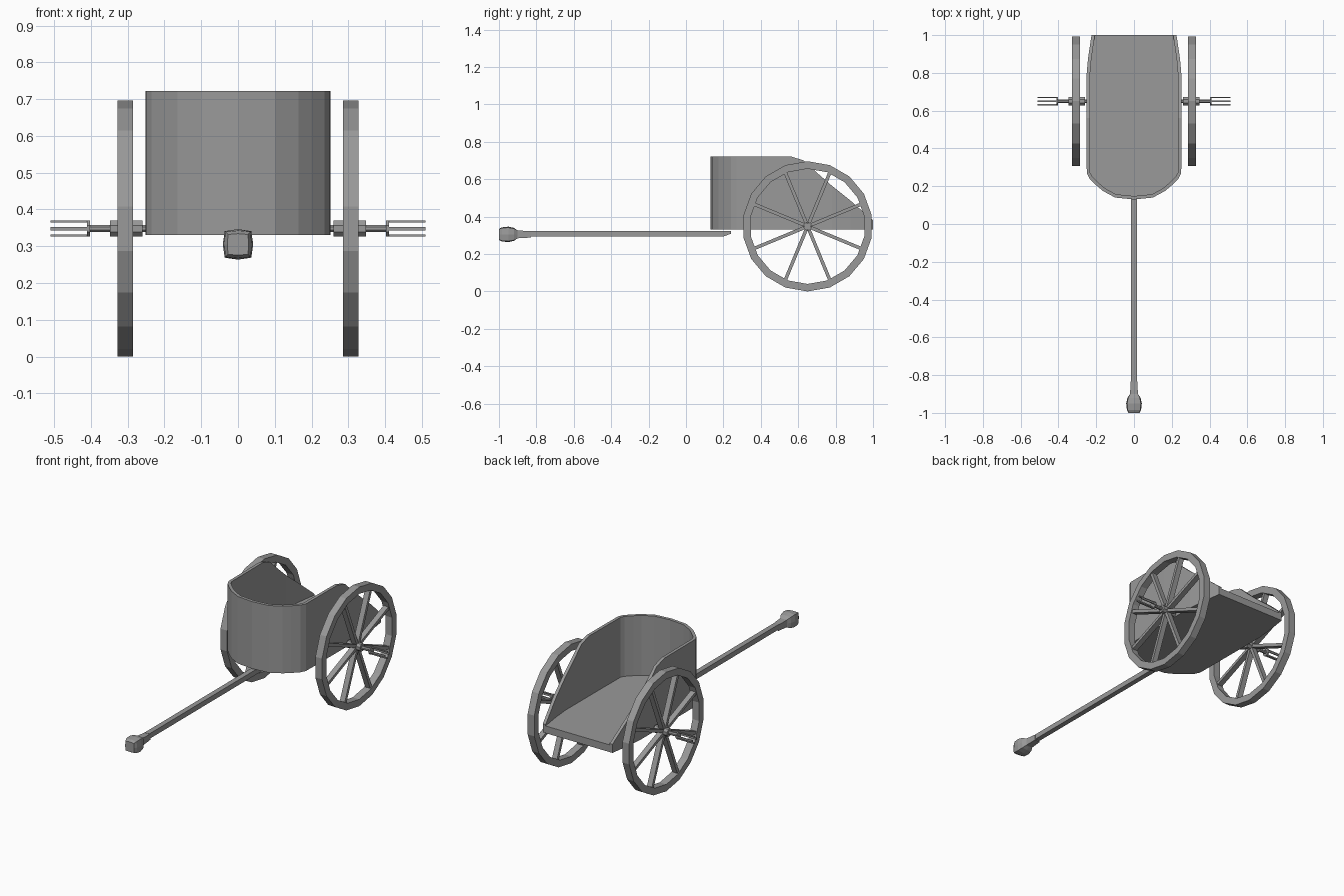
import bpy, bmesh, math
from mathutils import Vector, Matrix

if "Cube" in bpy.data.objects:
    bpy.data.objects.remove(bpy.data.objects["Cube"])

grey = bpy.data.materials.new("grey")
grey.diffuse_color = (0.32, 0.32, 0.32, 1)
grey.use_nodes = True
grey.node_tree.nodes["Principled BSDF"].inputs["Base Color"].default_value = grey.diffuse_color


def finish(name, bm):
    bmesh.ops.recalc_face_normals(bm, faces=bm.faces)
    me = bpy.data.meshes.new(name)
    bm.to_mesh(me)
    bm.free()
    me.materials.append(grey)
    ob = bpy.data.objects.new(name, me)
    bpy.context.collection.objects.link(ob)
    return ob


def loft(name, rings, closed=False, caps=True):
    """Skin a list of equal-length point rings."""
    bm = bmesh.new()
    vs = [[bm.verts.new(p) for p in r] for r in rings]
    n = len(vs[0])
    pairs = list(zip(vs, vs[1:])) + ([(vs[-1], vs[0])] if closed else [])
    for a, b in pairs:
        for i in range(n):
            j = (i + 1) % n
            bm.faces.new((a[i], a[j], b[j], b[i]))
    if caps and not closed:
        bm.faces.new(vs[0])
        bm.faces.new(vs[-1])
    return finish(name, bm)


def box(bm, size, mat):
    bmesh.ops.create_cube(bm, size=1, matrix=mat @ Matrix.Diagonal((*size, 1)))


# ---- body: wall outline of the right half, front centre to back ----
half = [(0.10, 0.14), (0.165, 0.175), (0.20, 0.205), (0.235, 0.24), (0.25, 0.27),
        (0.252, 0.56), (0.252, 0.63), (0.252, 0.70), (0.252, 0.78), (0.243, 0.88), (0.225, 1.0)]
tops = [0.722] * 6 + [0.70, 0.635, 0.565, 0.485, 0.38]
outline = [(-x, y) for x, y in reversed(half)] + [(0, 0.13)] + half
heights = tops[::-1] + [0.722] + tops
BOTTOM, FLOOR, THICK = 0.33, 0.372, 0.018

inner = []
for i, (x, y) in enumerate(outline):
    a = Vector(outline[max(i - 1, 0)])
    b = Vector(outline[min(i + 1, len(outline) - 1)])
    t = (b - a).normalized()
    end = i in (0, len(outline) - 1)
    inner.append((x - t.y * THICK, y if end else y + t.x * THICK))

loft("body_wall", [[(*o, BOTTOM), (*o, h), (*n, h), (*n, BOTTOM)]
                   for o, n, h in zip(outline, inner, heights)])
loft("floor", [[(x, y, z) for x, y in inner] for z in (BOTTOM, FLOOR)])

# ---- draught pole with chamfered rear end ----
loft("pole", [[(-0.015, y, lo), (0.015, y, lo), (0.015, y, 0.324), (-0.015, y, 0.324)]
              for y, lo in ((-0.84, 0.294), (0.20, 0.294), (0.24, 0.308))])


# ---- pole head: bulging square knob and flared neck ----
def square_ring(y, r, bulge):
    m = r * bulge
    return [(x, y, 0.305 + z) for x, z in ((-r, -r), (0, -m), (r, -r), (m, 0),
                                           (r, r), (0, m), (-r, r), (-m, 0))]


loft("pole_head", [square_ring(*s) for s in (
    (-1.0, 0.027, 1.08), (-0.985, 0.034, 1.1), (-0.95, 0.036, 1.15),
    (-0.92, 0.031, 1.12), (-0.905, 0.024, 1.0), (-0.90, 0.021, 1.0), (-0.83, 0.017, 1.0))])

# ---- wheels, hubs, axle stubs and end prongs ----
CY, CZ, R, SIDES, SPOKES = 0.65, 0.348, 0.348, 18, 8
for side, s in (("right", 1), ("left", -1)):
    rings = []
    for i in range(SIDES):
        a = 2 * math.pi * i / SIDES - math.pi / 2
        rings.append([(s * x, CY + r * math.cos(a), CZ + r * math.sin(a))
                      for x, r in ((0.285, R), (0.328, R), (0.328, 0.308), (0.285, 0.308))])
    loft(side + "_wheel_rim", rings, closed=True)

    bm = bmesh.new()
    for i in range(SPOKES):
        rot = Matrix.Rotation(math.radians(22.5 + 45 * i), 4, 'X')
        box(bm, (0.032, 0.30, 0.018),
            Matrix.Translation((s * 0.3065, CY, CZ)) @ rot @ Matrix.Translation((0, 0.163, 0)))
    finish(side + "_spokes", bm)

    for name, x0, x1, r in (("hub", 0.26, 0.348, 0.022), ("axle", 0.23, 0.41, 0.010),
                            ("axle_cap", 0.402, 0.41, 0.022)):
        loft(f"{side}_{name}", [[(s * x, CY + r * math.cos(k * math.pi / 4 + math.pi / 8) * 1.05,
                                  CZ + r * math.sin(k * math.pi / 4 + math.pi / 8) * 1.05)
                                 for k in range(8)] for x in (x0, x1)])

    bm = bmesh.new()
    for i in range(4):
        rot = Matrix.Rotation(i * math.pi / 2, 4, 'X')
        box(bm, (0.105, 0.006, 0.010),
            Matrix.Translation((s * 0.4575, CY, CZ)) @ rot @ Matrix.Translation((0, 0.019, 0)))
    finish(side + "_prongs", bm)
